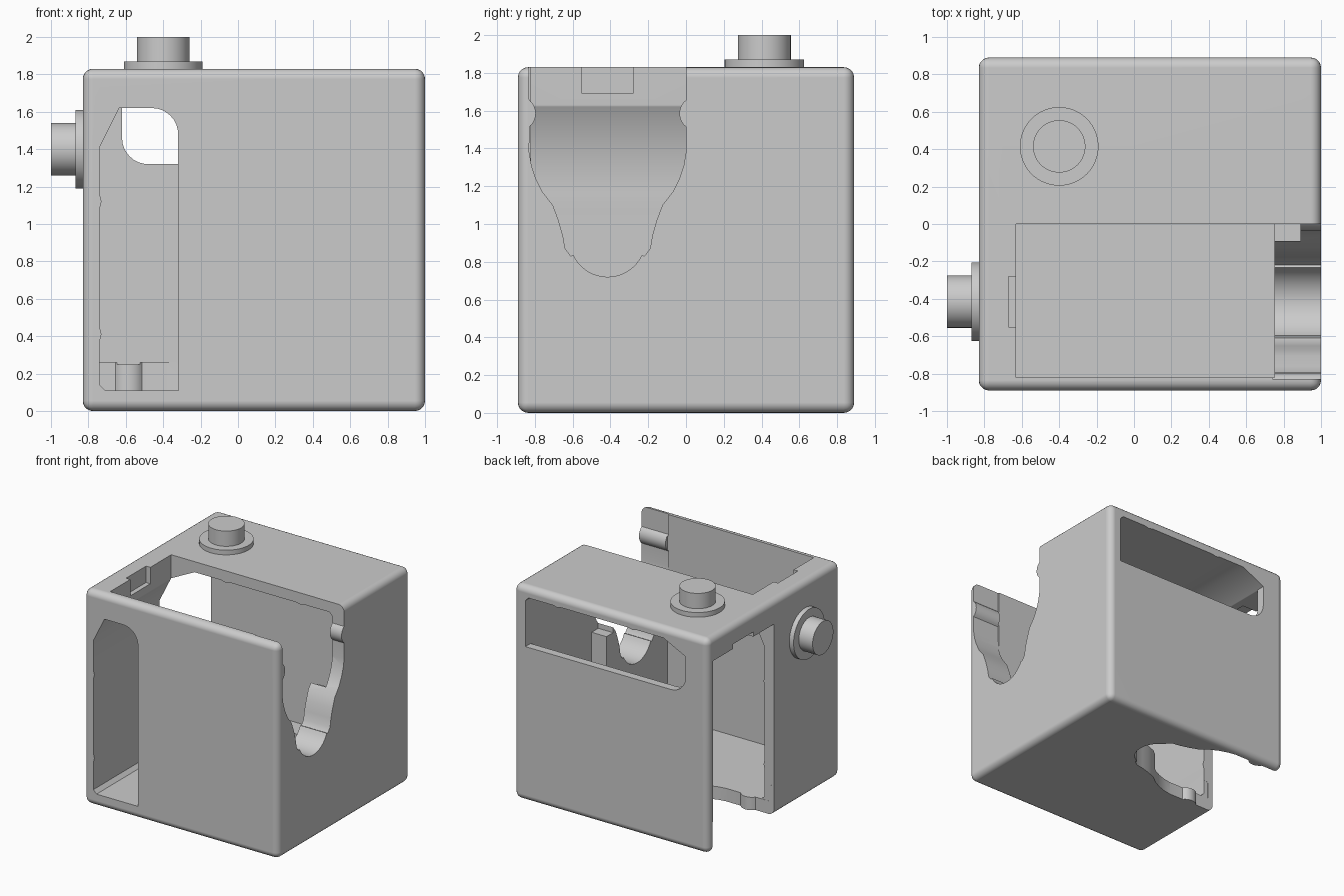
import bpy, bmesh, math
from mathutils import Matrix, Vector

if "Cube" in bpy.data.objects:
    bpy.data.objects.remove(bpy.data.objects["Cube"], do_unlink=True)

grey = bpy.data.materials.new("matte grey")
grey.use_nodes = True
grey.diffuse_color = (0.6, 0.6, 0.6, 1)
grey.node_tree.nodes["Principled BSDF"].inputs["Base Color"].default_value = (0.6, 0.6, 0.6, 1)

# Half turn about the diagonal axis: swaps the top with the -x side, front with back
TURN = Matrix(((0, 0, -1, 1), (0, -1, 0, 0), (-1, 0, 0, 1), (0, 0, 0, 1)))


def add_object(name, bm):
    bmesh.ops.recalc_face_normals(bm, faces=bm.faces)
    mesh = bpy.data.meshes.new(name)
    bm.to_mesh(mesh)
    bm.free()
    obj = bpy.data.objects.new(name, mesh)
    bpy.context.collection.objects.link(obj)
    mesh.materials.append(grey)
    return obj


def activate(obj):
    bpy.ops.object.select_all(action="DESELECT")
    obj.select_set(True)
    bpy.context.view_layer.objects.active = obj


def prism(name, points, axis, low, high):
    """Extrude a (u, z) outline along x or y."""
    bm = bmesh.new()
    place = (lambda u, v: (low, u, v)) if axis == "x" else (lambda u, v: (u, low, v))
    face = bm.faces.new([bm.verts.new(place(u, v)) for u, v in points])
    step = Vector((high - low, 0, 0) if axis == "x" else (0, high - low, 0))
    new = bmesh.ops.extrude_face_region(bm, geom=[face])["geom"]
    bmesh.ops.translate(bm, vec=step, verts=[g for g in new if isinstance(g, bmesh.types.BMVert)])
    return add_object(name, bm)


def box(name, x, y, z):
    return prism(name, [(x[0], z[0]), (x[1], z[0]), (x[1], z[1]), (x[0], z[1])], "y", *y)


def arc(cx, cy, r, start, end, n=8):
    return [(cx + r * math.cos(math.radians(start + (end - start) * i / n)),
             cy + r * math.sin(math.radians(start + (end - start) * i / n))) for i in range(n + 1)]


# Outer shell with rounded edges
shell = box("housing", (-0.83, 1), (-0.89, 0.89), (0, 1.83))
bevel = shell.modifiers.new("rounding", "BEVEL")
bevel.width = 0.055
bevel.segments = 5
activate(shell)
bpy.ops.object.modifier_apply(modifier="rounding")

# Inner left wall outline with two shallow ridges, from the floor upward
wall = [(-0.71, 0.11), (-0.74, 0.14)]
for z in (0.41, 1.12):
    wall += [(-0.74, z - 0.04), (-0.73, z), (-0.74, z + 0.04)]
wall += [(-0.74, 1.41), (-0.635, 1.62)]

# Half of the stepped slot outline: rim, round catch, shoulder, throat
MID = -0.415
half = [(-0.83, 2), (-0.83, 1.66)] + arc(-0.885, 1.585, 0.09, 52, -52)
half += [(-0.83, 1.38), (-0.818, 1.31), (-0.795, 1.24), (-0.76, 1.17), (-0.705, 1.1),
         (-0.675, 1.02), (-0.652, 0.94), (-0.64, 0.87), (-0.61, 0.83)]
half += arc(MID, 0.92, 0.2, 205, 270)
slot = half + [(2 * MID - y, z) for y, z in reversed(half[:-1])]


def make_cutters():
    """Everything removed for one of the two matching chambers."""
    return [
        prism("chamber_cutter", wall + [(-0.63, 1.63), (-0.63, 2), (0.75, 2), (0.75, 0.11)],
              "y", -0.82, 0.001),
        prism("slot_cutter", slot, "x", 0.74, 1.2),
        prism("window_cutter", wall + arc(-0.46, 1.48, 0.14, 90, 0) + [(-0.318, 0.11)],
              "y", -1.1, -0.8),
        box("rim_notch_cutter", (-0.67, -0.6), (-0.55, -0.28), (1.69, 2)),
        box("corner_cutter", (0.74, 0.89), (-0.09, 0.002), (1.1, 1.78)),
    ]


def carve(cutter):
    mod = shell.modifiers.new("carve", "BOOLEAN")
    mod.operation = "DIFFERENCE"
    mod.solver = "EXACT"
    mod.object = cutter
    activate(shell)
    bpy.ops.object.modifier_apply(modifier="carve")
    bpy.data.objects.remove(cutter, do_unlink=True)


for turn in (Matrix.Identity(4), TURN):
    for cutter in make_cutters():
        cutter.hide_render = True
        cutter.data.transform(turn)
        carve(cutter)


def finish(obj):
    activate(obj)
    bpy.ops.object.shade_smooth_by_angle(angle=math.radians(30))
    mod = obj.modifiers.new("clean normals", "WEIGHTED_NORMAL")
    mod.keep_sharp = True


finish(shell)

# Flanged round studs on the top and on the side
for side, turn in (("top", Matrix.Identity(4)), ("side", TURN)):
    for part, radius, low, high in (("flange", 0.21, 1.82, 1.87), ("stud", 0.14, 1.86, 2.0)):
        bm = bmesh.new()
        bmesh.ops.create_cone(bm, cap_ends=True, segments=64, radius1=radius, radius2=radius,
                              depth=high - low,
                              matrix=Matrix.Translation((-0.4, 0.415, (low + high) / 2)))
        bm.transform(turn)
        finish(add_object(side + "_" + part, bm))
